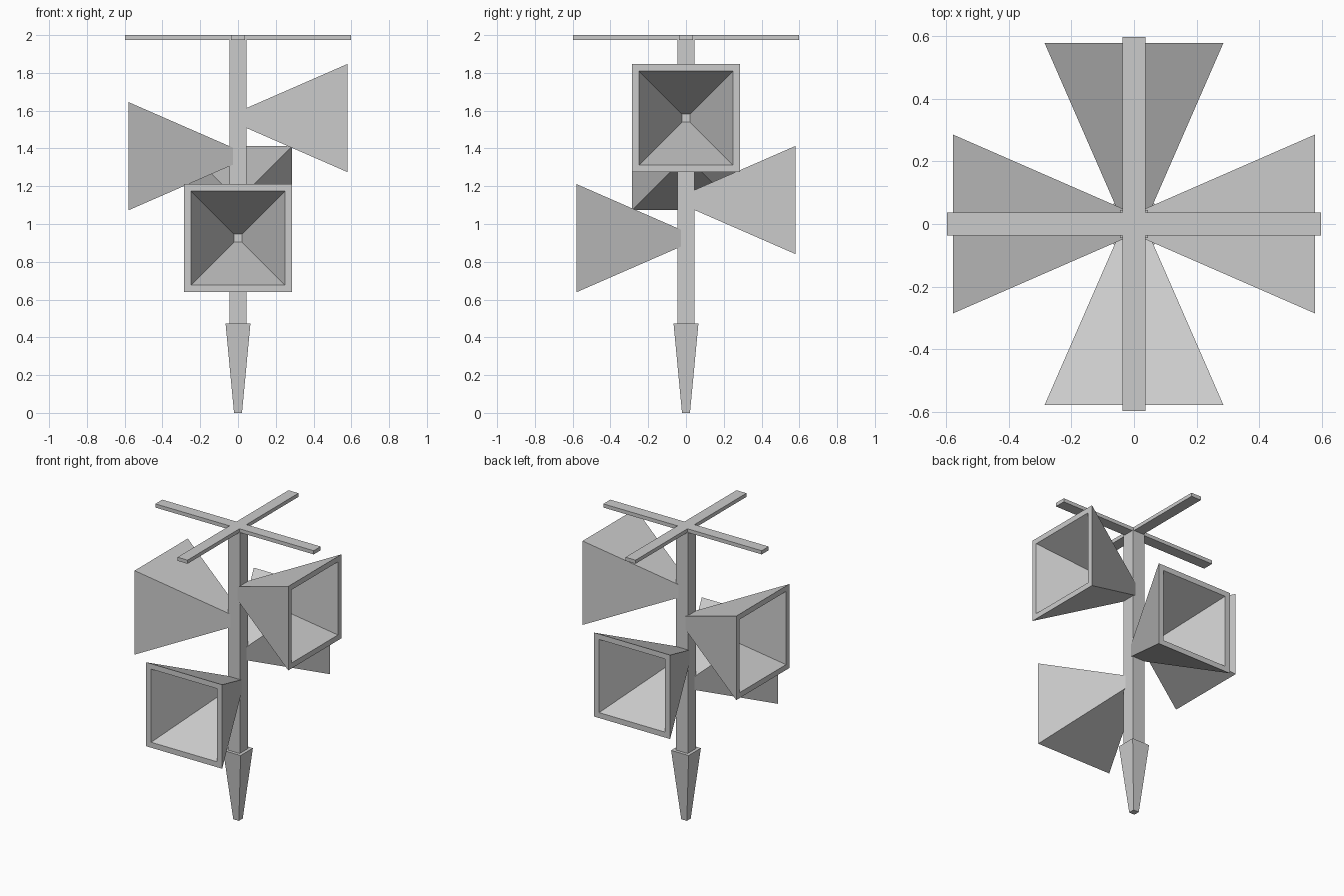
import bpy, bmesh
from math import pi
from mathutils import Matrix

if "Cube" in bpy.data.objects:
    bpy.data.objects.remove(bpy.data.objects["Cube"])


def finish(name, bm, matrix=Matrix()):
    bmesh.ops.recalc_face_normals(bm, faces=bm.faces)
    bm.transform(matrix)
    mesh = bpy.data.meshes.new(name)
    bm.to_mesh(mesh)
    bm.free()
    obj = bpy.data.objects.new(name, mesh)
    bpy.context.collection.objects.link(obj)
    return obj


def square_loft(name, sections, matrix=Matrix()):
    """Skin a chain of (half width, height) squares and cap both ends."""
    bm = bmesh.new()
    rings = [[bm.verts.new((sx * h, sy * h, z))
              for sx, sy in ((-1, -1), (1, -1), (1, 1), (-1, 1))]
             for h, z in sections]
    for a, b in zip(rings, rings[1:]):
        for i in range(4):
            j = (i + 1) % 4
            bm.faces.new((a[i], a[j], b[j], b[i]))
    bm.faces.new(rings[0])
    bm.faces.new(rings[-1])
    return finish(name, bm, matrix)


# Post and tapered ground spike
square_loft("post", [(0.045, 0.46), (0.045, 1.978)])
square_loft("ground_spike", [(0.021, 0.0), (0.066, 0.474)])

# Flat cross on top, one extruded outline
w, r = 0.0375, 0.597
quarter = [(r, -w), (r, w), (w, w)]
bm = bmesh.new()
verts = []
for k in range(4):
    turn = Matrix.Rotation(k * pi / 2, 3, 'Z')
    verts += [bm.verts.new(turn @ Matrix.Identity(3) @ bm_v)
              for bm_v in (Matrix.Translation((x, y, 1.975)).translation for x, y in quarter)]
face = bm.faces.new(verts)
ext = bmesh.ops.extrude_face_region(bm, geom=[face])
bmesh.ops.translate(bm, vec=(0, 0, 0.025),
                    verts=[g for g in ext["geom"] if isinstance(g, bmesh.types.BMVert)])
finish("top_cross", bm)

# Four hollow square horns: outer wall, flat rim, inner wall, small floor
horn = [(0.042, 0.02), (0.286, 0.579), (0.249, 0.579), (0.021, 0.056)]
for name, turns, height in (("horn_right", 0, 1.561), ("horn_left", 2, 1.359),
                            ("horn_back", 1, 1.127), ("horn_front", 3, 0.925)):
    place = (Matrix.Translation((0, 0, height))
             @ Matrix.Rotation(turns * pi / 2, 4, 'Z')
             @ Matrix.Rotation(pi / 2, 4, 'Y'))
    square_loft(name, horn, place)
